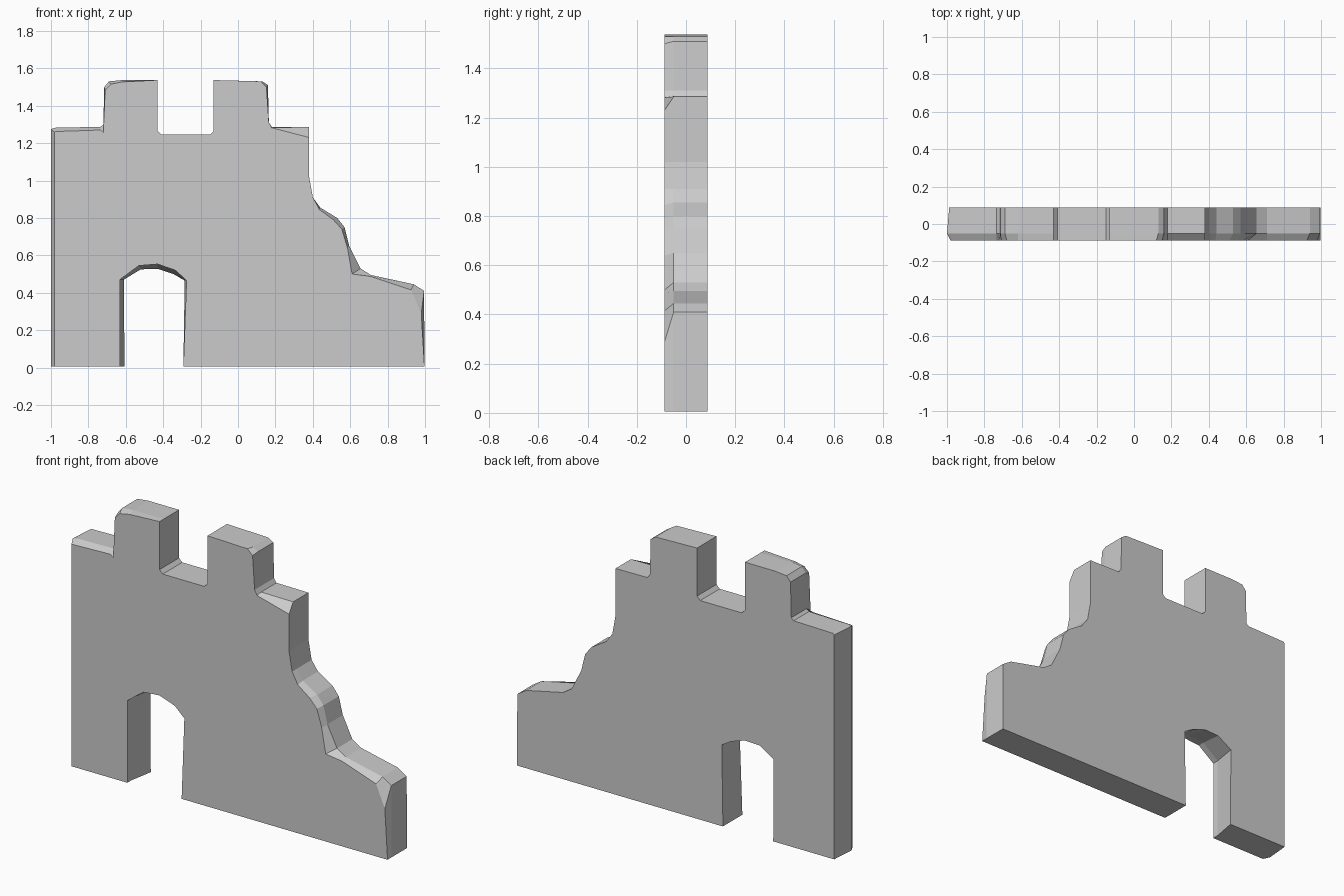
import bpy, bmesh

HALF = 0.087      # half thickness
CHAMFER_Y = -0.05  # depth where the worn front edges end

# Silhouette points: (x, z), optional front (dx, dz), optional back (dx, dz)
N = (0, 0)
outline = [
    # left end and left shoulder
    ((-1, 0.005), (0.018, 0), (0.012, 0)),
    ((-1, 1.275), (0.018, -0.015), (0.012, 0)),
    ((-0.98, 1.282), (0.01, -0.02)),
    ((-0.735, 1.287), (0, -0.017)),
    ((-0.72, 1.30), (0, -0.045)),
    # left merlon
    ((-0.715, 1.50), (0.005, -0.015)), ((-0.69, 1.53), (0.01, -0.015)),
    ((-0.62, 1.537), (0, -0.01)), ((-0.43, 1.537),),
    # gap
    ((-0.43, 1.265),), ((-0.41, 1.245),), ((-0.15, 1.245),), ((-0.13, 1.265),),
    # right merlon
    ((-0.13, 1.537),), ((0.13, 1.53), (-0.01, 0)), ((0.16, 1.51), (-0.008, -0.01)),
    ((0.165, 1.31),), ((0.18, 1.287), (0, -0.005)),
    # broken edge stepping down
    ((0.38, 1.285), (0, -0.055)), ((0.38, 1.02),), ((0.40, 0.91),),
    ((0.44, 0.855), (-0.005, -0.01)), ((0.53, 0.80), (-0.02, -0.01)),
    ((0.57, 0.75), (-0.015, -0.01)), ((0.595, 0.65), (-0.01, -0.01)),
    ((0.655, 0.53), (-0.045, -0.03)), ((0.71, 0.495), (0, -0.008)),
    ((0.94, 0.445), (-0.015, -0.03)), ((0.995, 0.41), (-0.015, -0.12)),
    # right foot and doorway
    ((0.997, 0.005),),
    ((-0.292, 0.005),), ((-0.275, 0.465), N, (-0.01, 0)),
    ((-0.335, 0.52), N, (-0.01, -0.02)), ((-0.43, 0.553), N, (0, -0.025)),
    ((-0.53, 0.545), N, (0.01, -0.02)), ((-0.632, 0.47), N, (0.022, 0)),
    ((-0.632, 0.005), N, (0.025, 0)),
]

bm = bmesh.new()


def ring(y, slot):
    """One layer of the wall; slot picks the front or back offset."""
    verts = []
    for p in outline:
        d = p[slot] if slot and len(p) > slot else N
        verts.append(bm.verts.new((p[0][0] + d[0], y, p[0][1] + d[1])))
    return verts


layers = [ring(-HALF, 1), ring(CHAMFER_Y, 0), ring(HALF, 2)]
bm.faces.new(layers[0])
bm.faces.new(layers[-1][::-1])
n = len(outline)
for a, b in zip(layers, layers[1:]):
    for i in range(n):
        j = (i + 1) % n
        bm.faces.new((a[i], b[i], b[j], a[j]))
bmesh.ops.recalc_face_normals(bm, faces=bm.faces[:])

mesh = bpy.data.meshes.new("ruined_wall")
bm.to_mesh(mesh)
bm.free()
wall = bpy.data.objects.new("ruined_wall", mesh)
bpy.context.collection.objects.link(wall)
